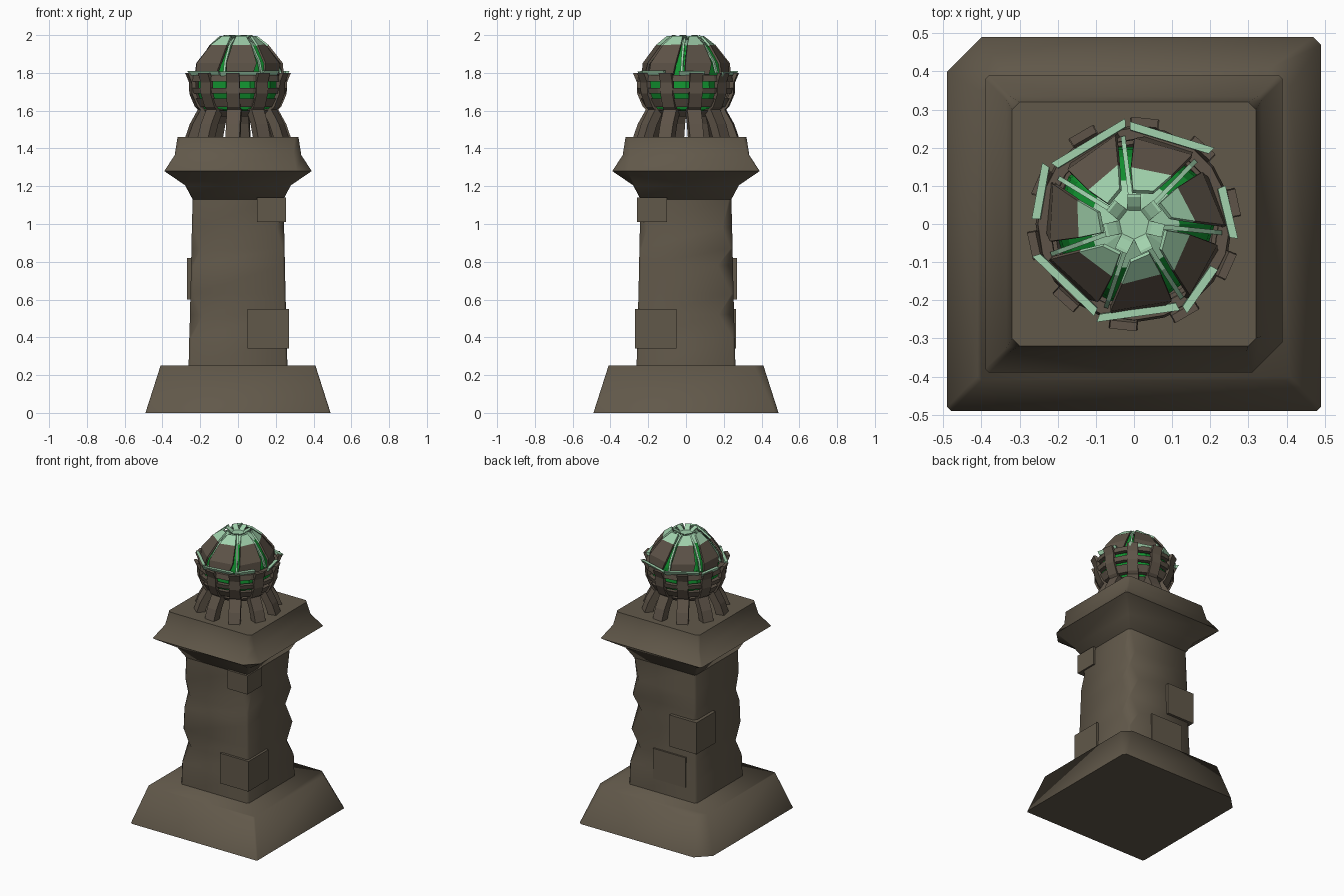
import bpy, bmesh, math, random
from mathutils import Vector

if "Cube" in bpy.data.objects:
    bpy.data.objects.remove(bpy.data.objects["Cube"])
random.seed(4)

def mat(name, c):
    m = bpy.data.materials.new(name)
    m.diffuse_color = (*c, 1)
    m.use_nodes = True
    m.node_tree.nodes["Principled BSDF"].inputs["Base Color"].default_value = m.diffuse_color
    return m

STONE = mat("dark_stone", (0.12, 0.098, 0.068))
IRON = mat("charred_iron", (0.112, 0.088, 0.065))
GREEN = mat("green_fire", (0.006, 0.30, 0.03))
PALE = mat("pale_green", (0.36, 0.65, 0.42))

def make(name, verts, faces, mats, smooth=False, rule=None):
    me = bpy.data.meshes.new(name)
    me.from_pydata([tuple(v) for v in verts], [], faces)
    for m in mats:
        me.materials.append(m)
    bm = bmesh.new()
    bm.from_mesh(me)
    bmesh.ops.recalc_face_normals(bm, faces=bm.faces)
    for f in bm.faces:
        f.smooth = smooth
        if rule:
            f.material_index = rule(f.calc_center_median())
    bm.to_mesh(me)
    bm.free()
    ob = bpy.data.objects.new(name, me)
    bpy.context.collection.objects.link(ob)
    return ob

def loft(name, rings, mats, smooth=False, closed=False, rule=None):
    """Skin a list of equal-length rings; cap the ends or close the loop."""
    n, verts, faces = len(rings[0]), [v for r in rings for v in r], []
    k = len(rings)
    for i in range(k if closed else k - 1):
        j = (i + 1) % k
        for a in range(n):
            b = (a + 1) % n
            faces.append((i*n + a, i*n + b, j*n + b, j*n + a))
    if not closed:
        faces += [tuple(range(n)), tuple(range((k-1)*n, k*n))]
    return make(name, verts, faces, mats, smooth, rule)

def square(h, z, chips=(0.01, 0.01, 0.01, 0.01)):
    """Square ring with each corner cut; order (-,-) (+,-) (+,+) (-,+)."""
    pts = []
    for (sx, sy), c, first_x in zip(((-1, -1), (1, -1), (1, 1), (-1, 1)), chips, (0, 1, 0, 1)):
        a, b = (sx*(h - c), sy*h, z), (sx*h, sy*(h - c), z)
        pts += [a, b] if first_x else [b, a]
    return pts

def polar(r, a, z):
    return Vector((r*math.cos(a), r*math.sin(a), z))

def circle(r, z, n):
    return [polar(r, 2*math.pi*i/n, z) for i in range(n)]

def sharp_edges(ob, deg):
    bpy.ops.object.select_all(action='DESELECT')
    ob.select_set(True)
    bpy.context.view_layer.objects.active = ob
    bpy.ops.object.shade_smooth_by_angle(angle=math.radians(deg))

# Plinth with one broken corner
base = loft("plinth", [square(0.49, 0, (.01, .01, .02, .09)),
                       square(0.41, 0.25, (.01, .01, .05, .06))], [STONE], True)
sharp_edges(base, 75)

# Shaft with chipped corners
s = 0.012
shaft = loft("shaft", [
    square(.262, .23, (s, s, s, s)),
    square(.258, .40, (s, s, s, s)),
    square(.254, .52, (.07, s, .08, s)),
    square(.252, .63, (s, s, s, s)),
    square(.248, .78, (s, s, .08, .03)),
    square(.247, .87, (.05, s, s, s)),
    square(.244, .98, (s, .04, .05, s)),
    square(.240, 1.14, (s, s, s, s))], [STONE], True)
sharp_edges(shaft, 60)

# Capital with one broken corner
cap = loft("capital", [
    square(.24, 1.13), square(.28, 1.205), square(.39, 1.28, (.01, .08, .01, .01)),
    square(.335, 1.365, (.01, .04, .01, .01)), square(.32, 1.46, (.02, .02, .02, .02))], [STONE], True)
sharp_edges(cap, 60)

# Protruding stone blocks: x0, x1, y0, y1, z0, z1
for name, x0, x1, y0, y1, z0, z1 in (
        ("lower_corner_block", .05, .27, -.27, -.05, .34, .55),
        ("upper_corner_block", .10, .255, -.26, -.10, 1.01, 1.14),
        ("back_corner_block", -.27, -.06, .06, .27, .60, .82),
        ("back_block", -.18, .07, .10, .265, .34, .55)):
    loft(name, [[(x0, y0, z), (x1, y0, z), (x1, y1, z), (x0, y1, z)] for z in (z0, z1)], [STONE])

def strip(name, a, profile, w, t, m):
    """Bent bar in the radial plane at angle a; profile is (radius, z)."""
    side = Vector((-math.sin(a), math.cos(a), 0)) * w / 2
    out = Vector((math.cos(a), math.sin(a), 0)) * t / 2
    rings = []
    for r, z in profile:
        p = polar(r, a, z)
        rings.append([p - side - out, p + side - out, p + side + out, p - side + out])
    return loft(name, rings, [m])

# Brazier feet and upright bars
for i in range(10):
    a = math.radians(12 + 36*i)
    strip("foot", a, [(.25, 1.46), (.225, 1.53), (.18, 1.61)], .075, .055, IRON)
    strip("basket_bar", a, [(.17, 1.58), (.215, 1.62), (.245, 1.69), (.247, 1.75), (.268, 1.80)],
          .07, .022, IRON)

# Basket hoops
def hoop(name, r0, z0, r1, z1, t):
    n = 20
    rings = [circle(r0, z0, n), circle(r1, z1, n), circle(r1 - t, z1, n), circle(r0 - t, z0, n)]
    return loft(name, rings, [IRON], closed=True)

hoop("bottom_hoop", .165, 1.57, .195, 1.60, .03)
hoop("lower_hoop", .215, 1.62, .24, 1.665, .03)
hoop("middle_hoop", .25, 1.69, .258, 1.72, .03)
hoop("upper_hoop", .258, 1.755, .252, 1.79, .03)

# Glowing core, pale near the top
loft("fire_core", [circle(r, z, 10) for r, z in (
    (.12, 1.57), (.18, 1.61), (.212, 1.69), (.205, 1.80), (.185, 1.87), (.12, 1.945), (.05, 1.975))],
    [GREEN, PALE], rule=lambda c: int(c.z > 1.95))

# Bud plates around the core with pale tops and pale seams
N = 7
for i in range(N):
    a = 2*math.pi*(i + .3)/N
    rows = [(.225, 1.79, .31), (.22, 1.85, .36), (.145, 1.945, .34), (.085, 1.992, .28)]
    verts, faces = [], []
    for k, (r, z, h) in enumerate(rows):
        h *= random.uniform(.92, 1.08)
        tw = .05*k
        verts += [polar(r + .012, a - h + tw, z), polar(r, a + h + tw, z)]
        if k:
            faces.append((2*k - 2, 2*k - 1, 2*k + 1, 2*k))
    ob = make("bud_plate", verts, faces, [IRON, PALE], rule=lambda c: int(c.z > 1.955))
    sol = ob.modifiers.new("thickness", 'SOLIDIFY')
    sol.thickness = .012
    sol.offset = 0
    strip("bud_seam", a + math.pi/N + .08,
          [(.225, 1.80), (.205, 1.86), (.135, 1.945), (.06, 1.985)], .012, .014, PALE)
    # Short crown shard
    strip("crown_shard", a + .4, [(.03, 1.965), (.05, 1.985), (.075, 2.0)], .035, .008, PALE)

# Broken pale rim: straight slats following a heptagon
for i in range(N):
    a0 = 2*math.pi*i/N - .14
    a1 = a0 + 2*math.pi/N*(.95 if i % 3 else .6)
    z = 1.785 + random.uniform(-.006, .006)
    r0, r1 = random.uniform(.262, .282), random.uniform(.24, .262)
    rings = [[polar(r - .014, a, z), polar(r - .004, a, z), polar(r + .01, a, z + .024),
              polar(r - .012, a, z + .024)] for r, a in ((r0, a0), (r1, a1))]
    loft("rim_slat", rings, [PALE])
